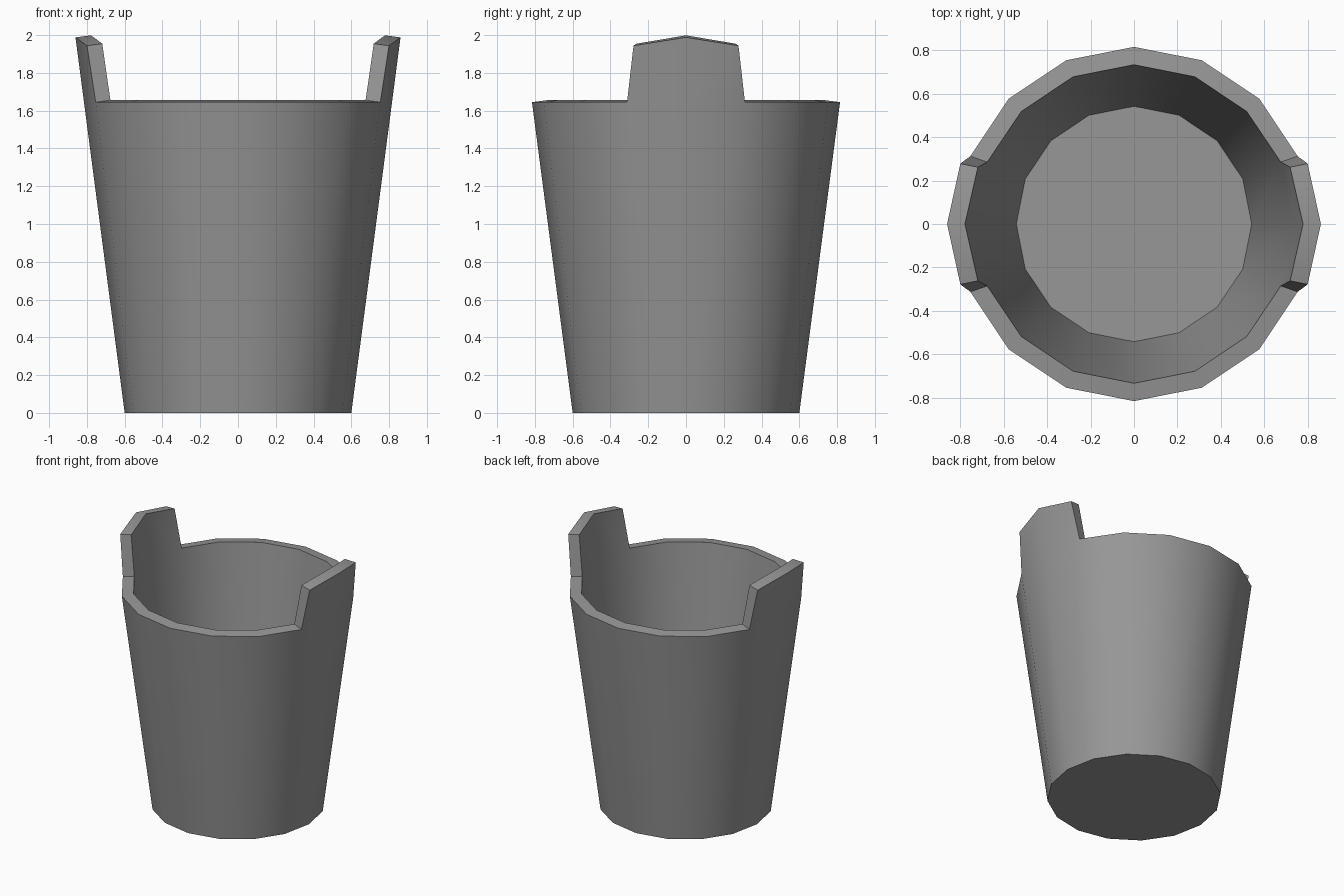
import bpy, bmesh, math

if "Cube" in bpy.data.objects:
    bpy.data.objects.remove(bpy.data.objects["Cube"])

SIDES = 16
BOTTOM_R, SLOPE = 0.6, 0.131
RIM_Z, PEAK_Z, SHOULDER_Z = 1.645, 1.988, 1.944


def wall_point(k, z):
    # point on the flared outer wall at side corner k
    r = BOTTOM_R + SLOPE * z
    a = 2 * math.pi * k / SIDES
    return r * math.cos(a), r * math.sin(a), z


def chord_point(k0, k1, t, z):
    # point part-way along a flat side of the wall
    p, q = wall_point(k0, z), wall_point(k1, z)
    return [p[i] + (q[i] - p[i]) * t for i in range(3)]


bm = bmesh.new()

# Outer shell: floor and flared staves
base = [bm.verts.new(wall_point(k, 0)) for k in range(SIDES)]
rim = [bm.verts.new(wall_point(k, RIM_Z)) for k in range(SIDES)]
bm.faces.new(base[::-1])
for k in range(SIDES):
    n = (k + 1) % SIDES
    bm.faces.new((base[k], base[n], rim[n], rim[k]))

# Two raised lugs on the left and right of the rim
for mid in (0, SIDES // 2):
    peak = bm.verts.new(wall_point(mid, PEAK_Z))
    before = bm.verts.new(chord_point(mid, mid - 1, 0.85, SHOULDER_Z))
    after = bm.verts.new(chord_point(mid, mid + 1, 0.85, SHOULDER_Z))
    bm.faces.new((rim[mid - 1], rim[mid], peak, before))
    bm.faces.new((rim[mid], rim[mid + 1], after, peak))

mesh = bpy.data.meshes.new("bucket")
bm.to_mesh(mesh)
bm.free()
bucket = bpy.data.objects.new("bucket", mesh)
bpy.context.collection.objects.link(bucket)
bpy.context.view_layer.objects.active = bucket
bucket.select_set(True)

# Dark grey colour
grey = bpy.data.materials.new("dark_grey")
grey.diffuse_color = (0.31, 0.31, 0.31, 1)
grey.use_nodes = True
grey.node_tree.nodes["Principled BSDF"].inputs["Base Color"].default_value = grey.diffuse_color
mesh.materials.append(grey)

# Wall thickness, grown inwards
solid = bucket.modifiers.new("thickness", 'SOLIDIFY')
solid.thickness = 0.083
solid.offset = -1
bpy.ops.object.modifier_apply(modifier=solid.name)
bpy.ops.object.shade_smooth_by_angle(angle=math.radians(30))
